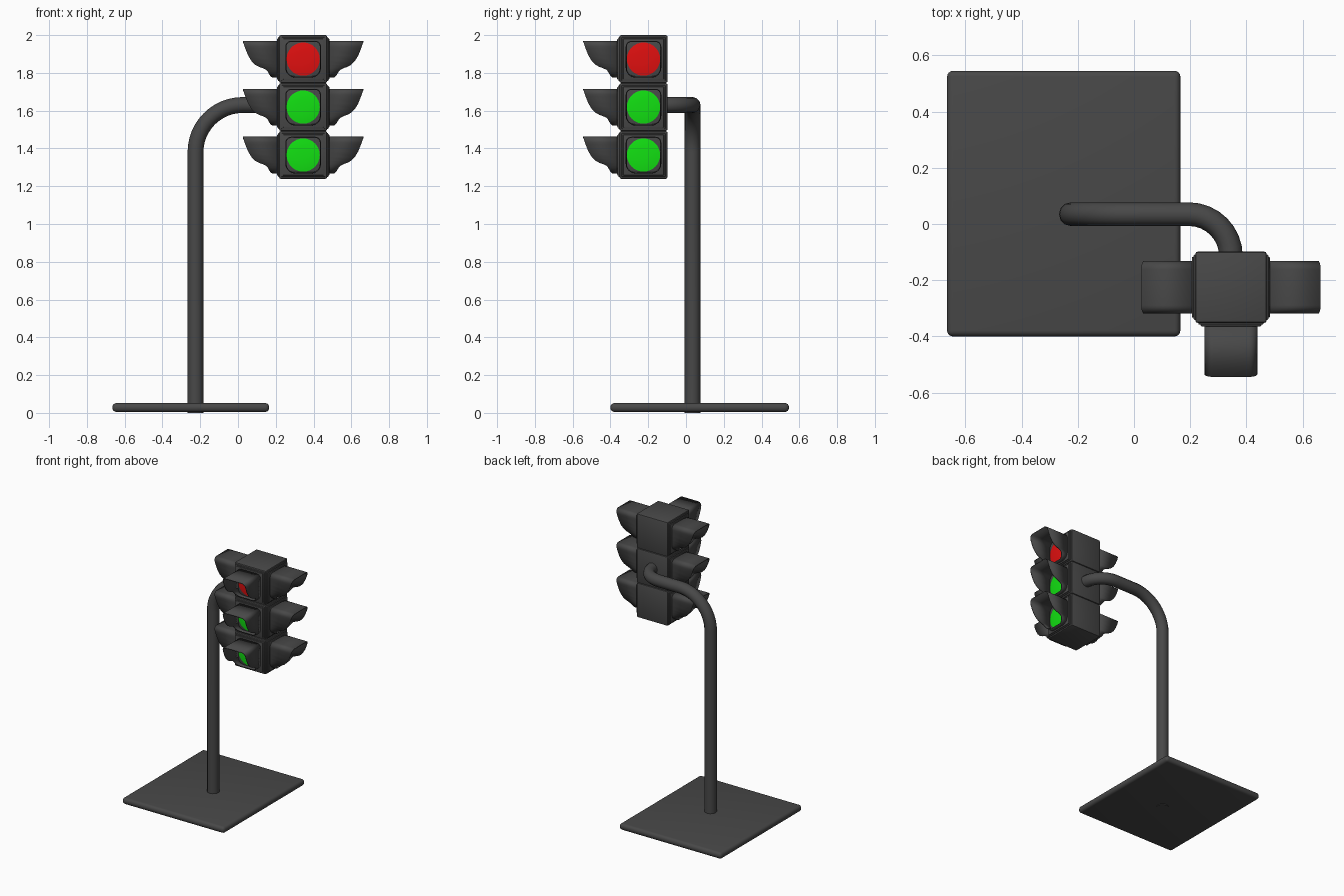
import bpy, bmesh
from math import pi, sin, cos, radians
from mathutils import Matrix, Vector

if "Cube" in bpy.data.objects:
    bpy.data.objects.remove(bpy.data.objects["Cube"])

CX, CY = 0.345, -0.225           # axis of the signal head
HALF = 0.127                     # half width of the housing
SECTIONS = [("top", 1.873, "red"), ("middle", 1.619, "green"), ("bottom", 1.365, "green")]
SIDES = [("front", 0), ("right", 90), ("left", -90)]


def material(name, rgb):
    m = bpy.data.materials.new(name)
    m.diffuse_color = (*rgb, 1)
    m.use_nodes = True
    m.node_tree.nodes["Principled BSDF"].inputs["Base Color"].default_value = m.diffuse_color
    return m


MATS = {"dark": material("dark_grey", (0.065, 0.065, 0.065)),
        "red": material("red_light", (0.75, 0.005, 0.005)),
        "green": material("green_light", (0.006, 0.75, 0.006))}


def finish(ob, mat="dark", smooth=True):
    ob.data.materials.append(MATS[mat])
    if smooth:
        bpy.ops.object.select_all(action='DESELECT')
        ob.select_set(True)
        bpy.context.view_layer.objects.active = ob
        bpy.ops.object.shade_smooth_by_angle(angle=radians(35))
    return ob


def new_object(name, bm, matrix=Matrix()):
    me = bpy.data.meshes.new(name)
    bm.to_mesh(me)
    bm.free()
    ob = bpy.data.objects.new(name, me)
    ob.matrix_world = matrix
    bpy.context.collection.objects.link(ob)
    return ob


def box(name, lo, hi, bevel, segments, matrix=Matrix()):
    lo, hi = Vector(lo), Vector(hi)
    bm = bmesh.new()
    bmesh.ops.create_cube(bm, size=1)
    for v in bm.verts:
        v.co = (lo + hi) / 2 + v.co * (hi - lo)
    bmesh.ops.bevel(bm, geom=bm.edges[:], offset=bevel, segments=segments,
                    profile=0.5, affect='EDGES')
    return finish(new_object(name, bm, matrix))


# Visor side outline: (height, reach), read from bottom to top
OUTLINE = [(-0.097, 0.038), (-0.09, 0.047), (-0.075, 0.056), (-0.06, 0.064), (-0.05, 0.08),
           (-0.042, 0.105), (-0.03, 0.127), (-0.01, 0.147), (0.02, 0.165),
           (0.055, 0.179), (0.097, 0.192)]


def reach(v):
    for (v0, d0), (v1, d1) in zip(OUTLINE, OUTLINE[1:]):
        if v <= v1:
            return d0 + (d1 - d0) * max(0, v - v0) / (v1 - v0)
    return OUTLINE[-1][1]


def visor_section(w=0.094, h=0.097, r_top=0.03, r_low=0.05):
    """Rounded square, right half mirrored to the left, counter-clockwise."""
    half = [(w - r_low + r_low * sin(a), -h + r_low - r_low * cos(a))
            for a in [i * pi / 16 for i in range(9)]]
    half += [(w, v) for v, _ in OUTLINE if -h + r_low + .002 < v < h - r_top - .002]
    half += [(w - r_top + r_top * cos(a), h - r_top + r_top * sin(a))
             for a in [i * pi / 12 for i in range(7)]]
    return half + [(-u, v) for u, v in reversed(half)]


def visor(name, matrix):
    bm = bmesh.new()
    loop = visor_section()
    base = [bm.verts.new((u, -HALF, v)) for u, v in loop]
    tip = [bm.verts.new((u, -HALF - reach(v), v)) for u, v in loop]
    for i in range(len(loop)):
        j = (i + 1) % len(loop)
        bm.faces.new((base[i], base[j], tip[j], tip[i]))
    ob = new_object(name, bm, matrix)
    mod = ob.modifiers.new("thickness", 'SOLIDIFY')
    mod.thickness = 0.006
    mod.offset = -1
    return finish(ob)


def lens(name, colour, matrix):
    bm = bmesh.new()
    # shallow dome: rings from rim to centre
    rings = [(0.088, 0.0), (0.088, 0.013), (0.066, 0.016), (0.036, 0.018)]
    n = 32
    rows = [[bm.verts.new((r * cos(2 * pi * i / n), -HALF - d, r * sin(2 * pi * i / n)))
             for i in range(n)] for r, d in rings]
    for a, b in zip(rows, rows[1:]):
        for i in range(n):
            j = (i + 1) % n
            bm.faces.new((a[i], a[j], b[j], b[i]))
    bm.faces.new(rows[-1])
    return finish(new_object(name, bm, matrix), colour)


# Base plate
box("base_plate", (-0.665, -0.40, 0.005), (0.165, 0.545, 0.052), 0.021, 4)

# Bent pole: upright, bend to +x, arm, bend towards the head
PX, PY, PZ, R1, R2 = -0.225, 0.035, 1.63, 0.25, 0.15
path = [(PX, PY, 0)]
path += [(PX + R1 - R1 * cos(a), PY, PZ - R1 + R1 * sin(a))
         for a in [i * pi / 24 for i in range(13)]]
path += [(CX - R2 + R2 * sin(a), PY - R2 + R2 * cos(a), PZ)
         for a in [i * pi / 16 for i in range(9)]]
path.append((CX, CY + 0.1, PZ))
curve = bpy.data.curves.new("pole", 'CURVE')
curve.dimensions = '3D'
curve.bevel_depth = 0.042
curve.bevel_resolution = 4
curve.use_fill_caps = True
spline = curve.splines.new('POLY')
spline.points.add(len(path) - 1)
for p, co in zip(spline.points, path):
    p.co = (*co, 1)
pole = bpy.data.objects.new("pole", curve)
bpy.context.collection.objects.link(pole)
bpy.ops.object.select_all(action='DESELECT')
pole.select_set(True)
bpy.context.view_layer.objects.active = pole
bpy.ops.object.convert(target='MESH')
finish(bpy.context.view_layer.objects.active)

# Signal head: three stacked housings, each with three lit faces
for level, z, colour in SECTIONS:
    place = Matrix.Translation((CX, CY, z))
    box(level + "_housing", (-HALF, -HALF, -0.126), (HALF, HALF, 0.127), 0.009, 2, place)
    for side, angle in SIDES:
        m = place @ Matrix.Rotation(radians(angle), 4, 'Z')
        tag = level + "_" + side
        box(tag + "_frame", (-0.116, -HALF - 0.006, -0.116), (0.116, -HALF + 0.02, 0.116), 0.004, 2, m)
        box(tag + "_door", (-0.108, -HALF - 0.012, -0.108), (0.108, -HALF + 0.02, 0.108), 0.004, 2, m)
        visor(tag + "_visor", m)
        lens(tag + "_lens", colour, m)
